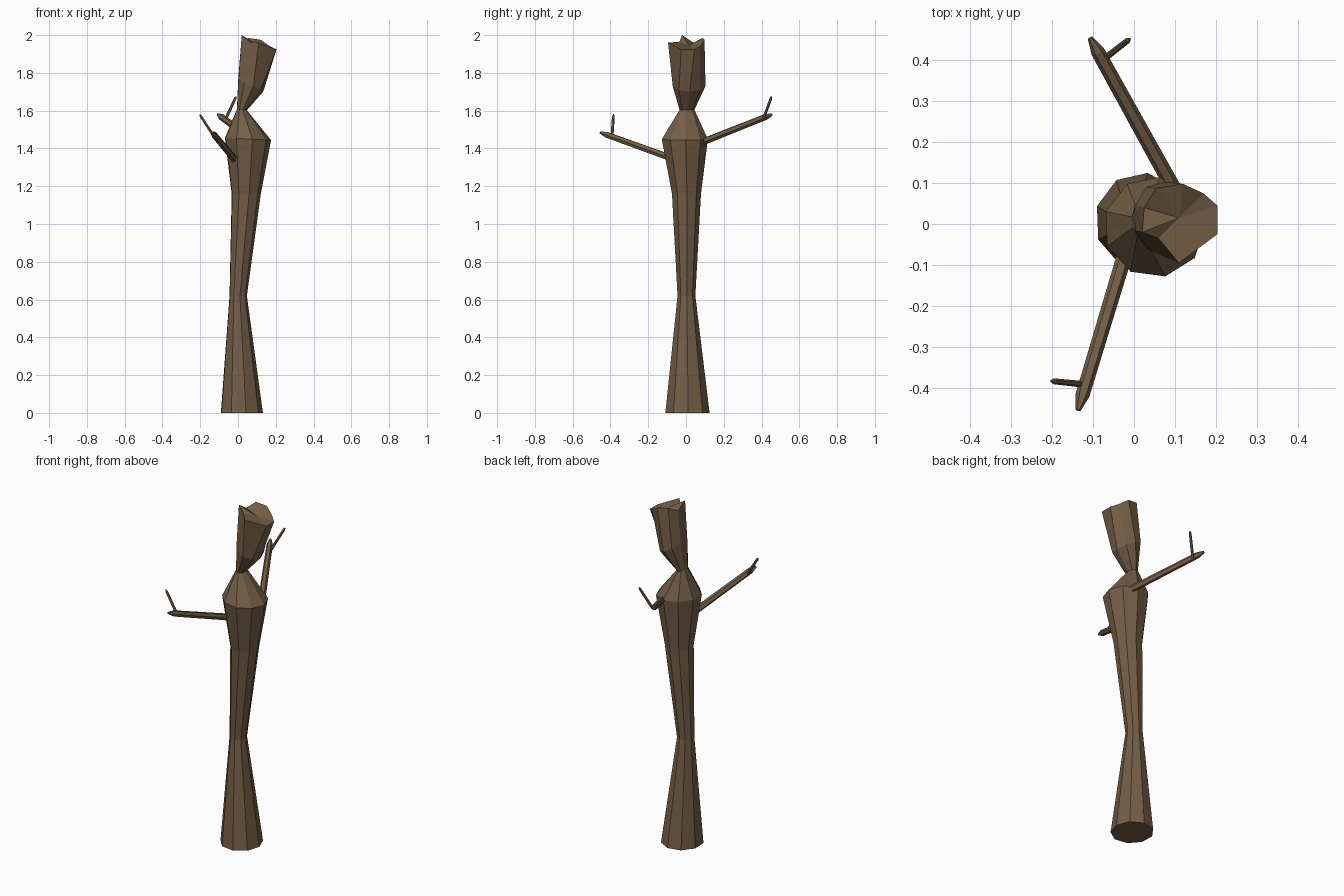
import bpy, bmesh, math
from mathutils import Vector

if "Cube" in bpy.data.objects:
    bpy.data.objects.remove(bpy.data.objects["Cube"])

bark = bpy.data.materials.new("brown bark")
bark.diffuse_color = (0.175, 0.112, 0.062, 1)
bark.use_nodes = True
bark.node_tree.nodes["Principled BSDF"].inputs["Base Color"].default_value = bark.diffuse_color
SIDES = 9


def add_object(name, bm):
    bmesh.ops.recalc_face_normals(bm, faces=bm.faces[:])
    mesh = bpy.data.meshes.new(name)
    bm.to_mesh(mesh)
    bm.free()
    mesh.materials.append(bark)
    obj = bpy.data.objects.new(name, mesh)
    bpy.context.collection.objects.link(obj)


def loft(bm, rings):
    """Skin a stack of point rings; returns the vertex rings."""
    loops = [[bm.verts.new(p) for p in ring] for ring in rings]
    for a, b in zip(loops, loops[1:]):
        n = len(a)
        for i in range(n):
            j = (i + 1) % n
            bm.faces.new((a[i], a[j], b[j], b[i]))
    bm.faces.new(loops[0])
    return loops


def trunk_ring(z, cx, cy, rx, ry, tilt):
    pts = []
    for i in range(SIDES):
        a = 2 * math.pi * i / SIDES + 0.04
        dx = rx * math.cos(a)
        pts.append((cx + dx, cy + ry * math.sin(a), z - tilt * dx))
    return pts


# Trunk: z, centre x, centre y, radius x, radius y, tilt
rings = [trunk_ring(*r) for r in [
    (0.00, 0.018, 0.007, 0.114, 0.119, 0),
    (0.62, 0.000, 0.002, 0.047, 0.048, 0),
    (1.16, 0.042, 0.002, 0.079, 0.078, 0),
    (1.45, 0.050, -0.007, 0.125, 0.124, 0.05),
    (1.605, 0.020, 0.005, 0.027, 0.040, 0.1),
    (1.735, 0.066, 0.016, 0.068, 0.088, 0.5),
]]
# Broken, notched rim at the top
rings.append([(0.204, 0.045, 1.925), (0.17, 0.075, 1.94), (0.12, 0.098, 1.975),
              (0.055, 0.088, 1.985), (0.025, 0.04, 1.96), (0.02, -0.02, 2.0),
              (0.06, -0.035, 1.965), (0.11, -0.095, 1.96), (0.204, -0.025, 1.925)])
bm = bmesh.new()
rim = loft(bm, rings)[-1]
centre = bm.verts.new((0.11, 0.015, 1.945))
for i in range(SIDES):
    bm.faces.new((rim[i], rim[(i + 1) % SIDES], centre))
add_object("trunk", bm)


# Branches: tapered six-sided sticks with pointed ends
def stick(name, start, end, r, point):
    start, end = Vector(start), Vector(end)
    d = (end - start).normalized()
    u = d.cross(Vector((0, 0, 1))).normalized()
    v = u.cross(d)

    def ring(c, rad):
        return [c + rad * (u * math.cos(k * math.pi / 3) + v * math.sin(k * math.pi / 3))
                for k in range(6)]

    bm = bmesh.new()
    loops = loft(bm, [ring(start, r), ring(end - d * point, r * 0.9), ring(end, r * 0.35)])
    bm.faces.new(loops[-1])
    add_object(name, bm)


stick("back_branch", (0.095, 0.09, 1.435), (-0.107, 0.455, 1.58), 0.019, 0.04)
stick("back_twig", (-0.068, 0.408, 1.55), (-0.01, 0.453, 1.675), 0.008, 0.012)
stick("front_branch", (-0.012, -0.04, 1.335), (-0.137, -0.455, 1.485), 0.019, 0.04)
stick("front_twig", (-0.125, -0.392, 1.46), (-0.203, -0.384, 1.58), 0.008, 0.012)
